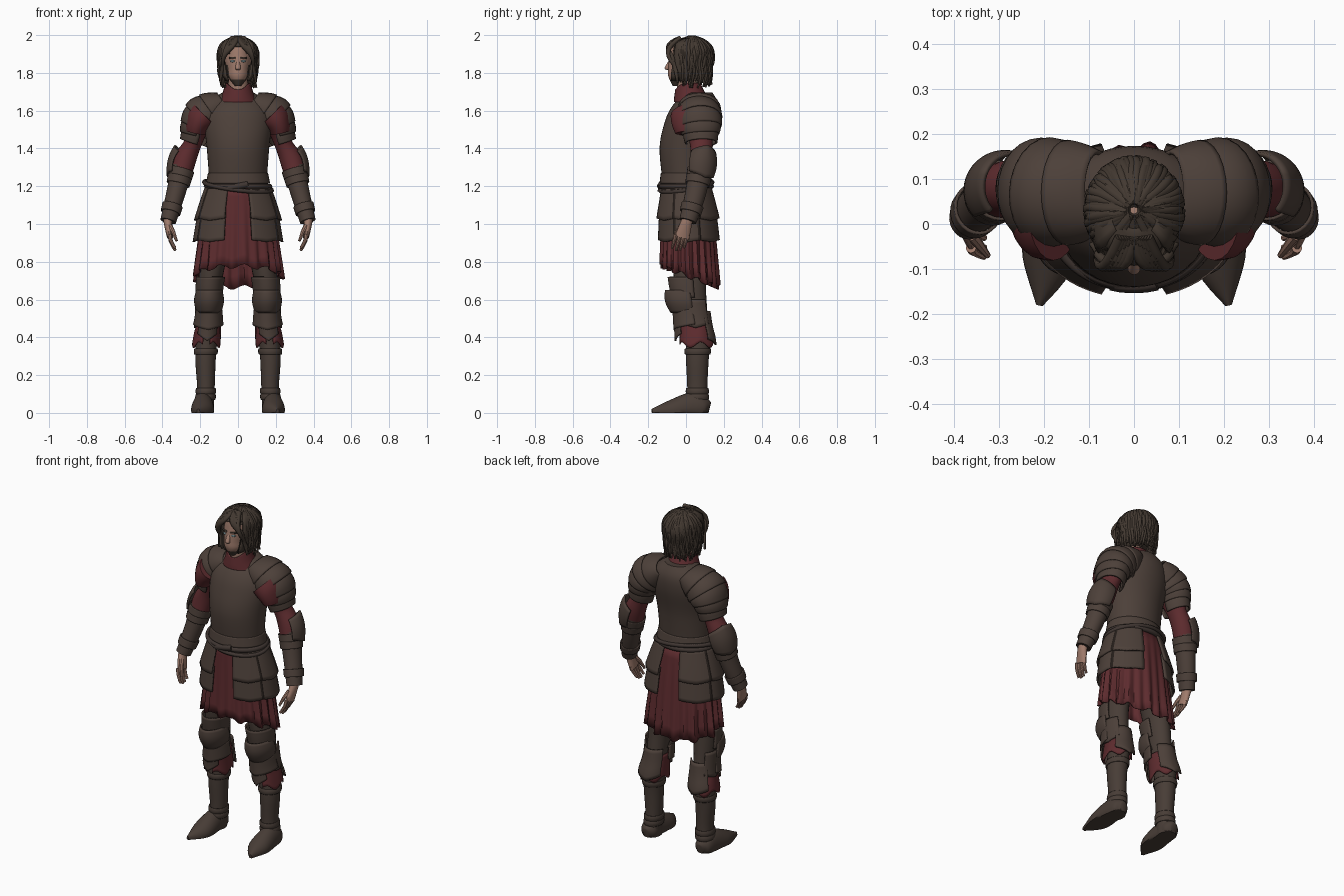
import bpy, bmesh, random
from math import sin, cos, pi, tau, radians
from mathutils import Vector

default_cube = bpy.data.objects.get("Cube")
if default_cube:
    bpy.data.objects.remove(default_cube)
random.seed(4)
RIGHT, BACK, UP = Vector((1, 0, 0)), Vector((0, 1, 0)), Vector((0, 0, 1))
DOWN = -UP


def material(name, *rgb):
    mat = bpy.data.materials.new(name)
    mat.use_nodes = True
    mat.diffuse_color = (*rgb, 1)
    mat.node_tree.nodes["Principled BSDF"].inputs["Base Color"].default_value = (*rgb, 1)
    return mat


ARMOUR = material("dark steel", .073, .051, .041)
LEATHER = material("worn leather", .064, .046, .037)
BELT = material("belt leather", .05, .036, .031)
CLOTH = material("red cloth", .112, .025, .028)
SKIN = material("skin", .35, .2, .15)
HAIR = material("brown hair", .055, .04, .03)
EYE = material("eye", .2, .3, .32)


def smooth_path(points, steps=6):
    """Catmull-Rom curve through rings of (x, y, z, half width, half depth)."""
    padded = [points[0], *points, points[-1]]
    path = []
    for before, start, end, after in zip(padded, padded[1:], padded[2:], padded[3:]):
        for step in range(steps):
            t = step / steps
            path.append([q + t / 2 * (r - p + t * (2 * p - 5 * q + 4 * r - s + t * (3 * (q - r) + s - p)))
                         for p, q, r, s in zip(before, start, end, after)])
    return path + [list(points[-1])]


def section(path, height):
    """Ring of a body part at the given height."""
    for upper, lower in zip(path, path[1:]):
        if height >= lower[2]:
            t = max(0, (upper[2] - height) / (upper[2] - lower[2]))
            return [u + t * (w - u) for u, w in zip(upper, lower)]
    return list(path[-1])


def tube(name, rings, mat, seg=24, arc=None, axis=None, ref=BACK, thick=0, warp=None, side=1, extra=None, rule=None):
    """Skin elliptical rings along a path; an arc in degrees leaves an open plate."""
    bm = bmesh.new()
    rows = []
    last = len(rings) - 1
    count = seg + 1 if arc else seg
    start, stop = (radians(a) for a in arc or (0, 360))
    for i, (x, y, z, width, depth) in enumerate(rings):
        ahead, behind = rings[min(i + 1, last)], rings[max(i - 1, 0)]
        along = axis or (Vector(ahead[:3]) - Vector(behind[:3])).normalized()
        across = ref.cross(along).normalized()
        out = along.cross(across)
        row = []
        for j in range(count):
            angle = start + (stop - start) * j / seg
            co = Vector((x, y, z)) + across * width * cos(angle) + out * depth * sin(angle)
            if warp:
                co = warp(co, i / last, 2 * j / seg - 1)
            row.append(bm.verts.new((co.x * side, co.y, max(co.z, 0))))
        rows.append(row)
    for upper, lower in zip(rows, rows[1:]):
        for j in range(seg):
            k = (j + 1) % count
            bm.faces.new((upper[j], upper[k], lower[k], lower[j]))
    if not thick:
        bm.faces.new(rows[0])
        bm.faces.new(rows[-1])
    bmesh.ops.recalc_face_normals(bm, faces=bm.faces)
    if rule:
        for face in bm.faces:
            face.material_index = int(rule(face.calc_center_median()))
    mesh = bpy.data.meshes.new(name)
    bm.to_mesh(mesh)
    bm.free()
    for slot in (mat, extra):
        if slot:
            mesh.materials.append(slot)
    mesh.shade_smooth()
    mesh.set_sharp_from_angle(angle=radians(42))
    ob = bpy.data.objects.new(name, mesh)
    bpy.context.collection.objects.link(ob)
    if thick:
        solid = ob.modifiers.new("thickness", "SOLIDIFY")
        solid.thickness, solid.offset = thick, 0


def layer(name, body, top, bottom, mat, gap=0, flare=0, forward=0, bulge=0, axis=DOWN, steps=8, **options):
    """A shell following a body part between two heights, held off its surface."""
    rings = []
    for step in range(steps + 1):
        t = step / steps
        x, y, z, width, depth = section(body, top + (bottom - top) * t)
        grow = gap + flare * t + bulge * sin(pi * t)
        rings.append((x, y - forward, z, width + grow, depth + grow + forward))
    tube(name, rings, mat, axis=axis, **options)


def pair(build, name, *args, **options):
    for label, side in (("left", 1), ("right", -1)):
        build(f"{label}_{name}", *args, side=side, **options)


def strands(name, paths, radius, mat, closed=False, taper=0):
    curve = bpy.data.curves.new(name, "CURVE")
    curve.dimensions, curve.bevel_depth, curve.bevel_resolution = "3D", radius, 1
    curve.resolution_u, curve.use_fill_caps = 3, True
    for path in paths:
        spline = curve.splines.new("NURBS")
        spline.points.add(len(path) - 1)
        for k, (point, co) in enumerate(zip(spline.points, path)):
            point.co = (*co, 1)
            point.radius = 1 - taper * (k / len(path)) ** 2
        spline.order_u, spline.use_endpoint_u, spline.use_cyclic_u = 3, not closed, closed
    curve.materials.append(mat)
    bpy.context.collection.objects.link(bpy.data.objects.new(name, curve))


def pointed(drop):
    """Pull the middle of a plate's lower edge down."""
    return lambda co, t, across: co + DOWN * drop * t * (1 - abs(across))


# Body parts that the clothing and armour follow
head = smooth_path([(0, .02, 1.985, .01, .01), (0, .01, 1.96, .057, .08), (0, 0, 1.88, .07, .09),
                    (0, -.015, 1.82, .06, .08), (0, -.03, 1.78, .053, .063), (0, -.05, 1.73, .016, .02)])
torso = smooth_path([(0, .055, 1.695, .085, .085), (0, .05, 1.64, .155, .12), (0, .03, 1.55, .18, .14),
                     (0, 0, 1.4, .165, .14), (0, 0, 1.2, .15, .12)])
hips = smooth_path([(0, 0, 1.24, .15, .12), (0, .01, 1.05, .19, .135), (0, .02, .77, .23, .15)])
arm = smooth_path([(.08, .07, 1.645, .045, .08), (.175, .07, 1.58, .085, .095), (.215, .075, 1.52, .068, .09),
                   (.238, .08, 1.43, .047, .06), (.285, .08, 1.33, .06, .06), (.33, .05, 1.16, .05, .055),
                   (.37, .01, 1.015, .042, .046)])
leg = smooth_path([(.08, .02, 1.05, .08, .1), (.145, .02, .72, .064, .085), (.155, .05, .5, .054, .066),
                   (.165, .065, .4, .056, .066), (.172, .06, .28, .054, .06), (.17, .06, .12, .046, .053),
                   (.18, .06, 0, .05, .06)])


# Head, with a beard along the jaw
def beard(c):
    return c.z < 1.768 or c.z < 1.84 and c.y > -.062


layer("head", head, 1.985, 1.73, SKIN, steps=30, seg=32, extra=HAIR, rule=beard)
tube("nose", smooth_path([(0, -.082, 1.87, .007, .006), (0, -.1, 1.826, .014, .013), (0, -.09, 1.815, .008, .008)]),
     SKIN, seg=12, axis=DOWN)
strands("moustache", [[(-.026, -.074, 1.785), (0, -.094, 1.803), (.026, -.074, 1.785)]], .005, HAIR)
tube("neck", [(0, .015, 1.62, .06, .06), (0, 0, 1.78, .05, .05)], SKIN, axis=DOWN)
eye_path = [(.029 + .013 * k, -.085 + .005 * k, 1.862, .006 - .004 * abs(k), .006 - .004 * abs(k)) for k in (-1, 0, 1)]
pair(tube, "eye", smooth_path(eye_path), EYE, seg=10, axis=RIGHT)
strands("eyebrows", [[(s * .012, -.09, 1.878), (s * .028, -.088, 1.884), (s * .046, -.074, 1.878)] for s in (1, -1)],
        .005, HAIR)

# Hair: a cap under many wavy locks, with a fringe swept to both sides
layer("hair_cap", head, 1.98, 1.76, HAIR, gap=.022, arc=(-35, 215), thick=.01)
layer("hair_crown", head, 1.985, 1.94, HAIR, gap=.008, thick=.01)
locks = []
lock_count, lock_steps = 90, 8
for i in range(lock_count):
    facing = tau * (i + random.random()) / lock_count
    length, phase, swing = random.uniform(.86, 1.03), random.uniform(0, tau), random.uniform(.006, .012)
    path = []
    for k in range(lock_steps + 1):
        t = k / lock_steps
        z = 1.988 - .26 * length * t ** 1.4
        if cos(facing) > .6 and z < 1.9 or cos(facing) > .9 and z < 1.935:
            break
        angle = facing + .09 * sin(2 * k + phase) * t
        radius = .103 * sin(min(1, .06 + 2 * t) * pi / 2) + swing * t * cos(1.7 * k + phase) - .014 * t ** 4
        path.append((radius * sin(angle), .032 - 1.06 * radius * cos(angle), z))
    locks.append(path)
for s in (1, -1):
    for k in range(6):
        locks.append([(s * .006 * k, -.03, 1.985), (s * (.01 + .009 * k), -.085, 1.965 - .003 * k),
                      (s * (.04 + .007 * k), -.098, 1.925 - .006 * k), (s * .082, -.07, 1.89 - .008 * k),
                      (s * .078, -.062, 1.84), (s * .094, -.045, 1.8 - .01 * k)])
strands("hair_locks", locks, .013, HAIR, taper=.8)


# Collar and breastplate, both dipping at the throat
def notch(co, t, across):
    return co + DOWN * t * .045 * max(0, -co.y / .06) ** 2


def neckline(co, t, across):
    return co + DOWN * .03 * (1 - t) ** 8 * min(1, max(0, -co.y / .03))


tube("collar", smooth_path([(0, .035, 1.645, .1, .095), (0, .02, 1.69, .078, .078), (0, .01, 1.745, .062, .062)]),
     CLOTH, axis=DOWN, thick=.01, warp=notch)
layer("breastplate", torso, 1.695, 1.22, ARMOUR, steps=24, seg=40, warp=neckline)

# Waist lames and belts
for label, top in (("upper", 1.27), ("lower", 1.225)):
    layer(f"{label}_waist_lame", torso, top, top - .055, ARMOUR, flare=.015, seg=36, thick=.008)


def belt_path(width, depth, tilt=0, count=28):
    turns = [tau * i / count for i in range(count)]
    return [(width * sin(a), depth * cos(a), 1.2 + tilt * cos(a + .8)) for a in turns]


strands("belt", [belt_path(.168, .135)], .015, BELT, closed=True)
strands("hip_belt", [belt_path(.18, .14, tilt=.03)], .012, BELT, closed=True)
strands("belt_knot", [[(-.05, -.13, 1.19), (0, -.142, 1.2), (.05, -.13, 1.21)]], .018, BELT)


# Pleated skirt with a lower hem at the back
def pleats(co, t, across):
    angle = across * pi
    fold = 1 + t * (.055 * cos(22 * angle) + .025 * cos(9 * angle))
    hem = .12 * (co.y + .14) / .32 + .012 * cos(11 * angle)
    return Vector((co.x * fold, co.y * fold, co.z - t * hem))


layer("skirt", hips, 1.2, .78, CLOTH, seg=132, thick=.006, warp=pleats)

# Hip plates: columns of two overlapping lames on each side
for label, arc in (("front", (205, 252)), ("side", (158, 208)), ("rear", (108, 162))):
    pair(layer, f"upper_{label}_hip_plate", hips, 1.2, 1.03, ARMOUR, gap=.01, flare=.025, seg=10, arc=arc,
         thick=.01, warp=pointed(.012))
    pair(layer, f"lower_{label}_hip_plate", hips, 1.07, .915, ARMOUR, gap=.02, flare=.005, seg=10, arc=arc,
         thick=.01, warp=pointed(.01))

# Sleeves and forearms, which follow the slant of the arm
pair(layer, "sleeve", arm, 1.57, 1.27, CLOTH, steps=16, axis=None)
pair(layer, "armhole", arm, 1.58, 1.485, CLOTH, forward=.028, axis=None)
pair(layer, "forearm", arm, 1.3, 1.015, ARMOUR, steps=16, axis=None)

# Overlapping shoulder lames; the lower ones leave the armpit open
shoulder = ((1.645, 1.6, 360), (1.61, 1.56, 360), (1.57, 1.515, 310), (1.53, 1.475, 275), (1.49, 1.43, 290))
for number, (top, bottom, stop) in enumerate(shoulder):
    pair(layer, f"shoulder_lame_{number + 1}", arm, top, bottom, ARMOUR, gap=.009, flare=.012, bulge=.004,
         axis=None, arc=(0, stop), thick=.01)


# Elbow guards and forearm bands
def arched(co, t, across):
    return co + UP * .025 * (1 - abs(across)) * (1 - 2 * t)


pair(layer, "elbow_guard", arm, 1.365, 1.26, ARMOUR, gap=.014, bulge=.007, axis=None, arc=(80, 225),
     thick=.01, warp=arched)
for label, top in (("upper", 1.29), ("middle", 1.25), ("cuff", 1.1)):
    pair(layer, f"{label}_forearm_band", arm, top, top - .04, ARMOUR, gap=.005, axis=None, thick=.007)

# Hands
pair(tube, "palm", smooth_path([(.37, .01, 1.03, .026, .03), (.37, 0, 1, .022, .032), (.36, -.02, .93, .016, .04)]),
     SKIN, seg=14)
for number, label in enumerate(("index", "middle", "ring", "little")):
    y = -.053 + .021 * number
    reach = .09 - .012 * abs(number - 1.4)
    finger = [(.362 - .03 * t * t, y - .02 * t, .945 - reach * t, .012 - .005 * t, .012 - .005 * t)
              for t in (0, .4, .8, 1)]
    pair(tube, f"{label}_finger", finger, SKIN, seg=8)
thumb = [(.36 - .035 * t, -.025 - .045 * t, .99 - .08 * t ** 1.3, .014 - .007 * t, .014 - .007 * t) for t in (0, .5, 1)]
pair(tube, "thumb", thumb, SKIN, seg=8)

# Legs and boots
pair(layer, "leg", leg, 1.05, 0, LEATHER, steps=30)
pair(tube, "boot_foot", smooth_path([(.18, .125, .025, .02, .03), (.18, .1, .03, .047, .05), (.185, .04, .03, .054, .08),
                                     (.19, -.08, .014, .058, .054), (.21, -.18, .006, .008, .016)]), LEATHER, ref=UP)
for label, top in (("upper", .34), ("ankle", .13), ("lower", .1)):
    pair(layer, f"{label}_boot_fold", leg, top, top - .03, LEATHER, gap=.002, bulge=.003, thick=.007)

# Knee armour
pair(layer, "thigh_lame", leg, .72, .61, ARMOUR, gap=.008, forward=.01, arc=(165, 375), thick=.009)
pair(layer, "knee_cop", leg, .65, .53, ARMOUR, gap=.003, bulge=.014, forward=.025, arc=(170, 370), thick=.009)
pair(layer, "knee_wing", leg, .6, .47, ARMOUR, gap=.01, flare=.008, arc=(130, 235), thick=.009, warp=pointed(.02))
pair(layer, "upper_shin_lame", leg, .55, .47, ARMOUR, gap=.01, flare=.012, forward=.015, arc=(175, 365),
     thick=.009, warp=pointed(.03))
pair(layer, "lower_shin_lame", leg, .49, .42, ARMOUR, gap=.008, flare=.005, forward=.02, arc=(225, 315),
     thick=.009, warp=pointed(.04))


# Red cloth below the knees and the calf flap over it
def ragged(co, t, across):
    return co + UP * .016 * t * cos(14 * across)


pair(layer, "calf_cloth", leg, .5, .36, CLOTH, gap=.004, flare=.012, forward=.01, seg=30, arc=(-75, 255),
     thick=.006, warp=ragged)
pair(layer, "calf_flap", leg, .54, .39, ARMOUR, gap=.012, flare=.014, arc=(30, 145), thick=.009, warp=pointed(.03))
